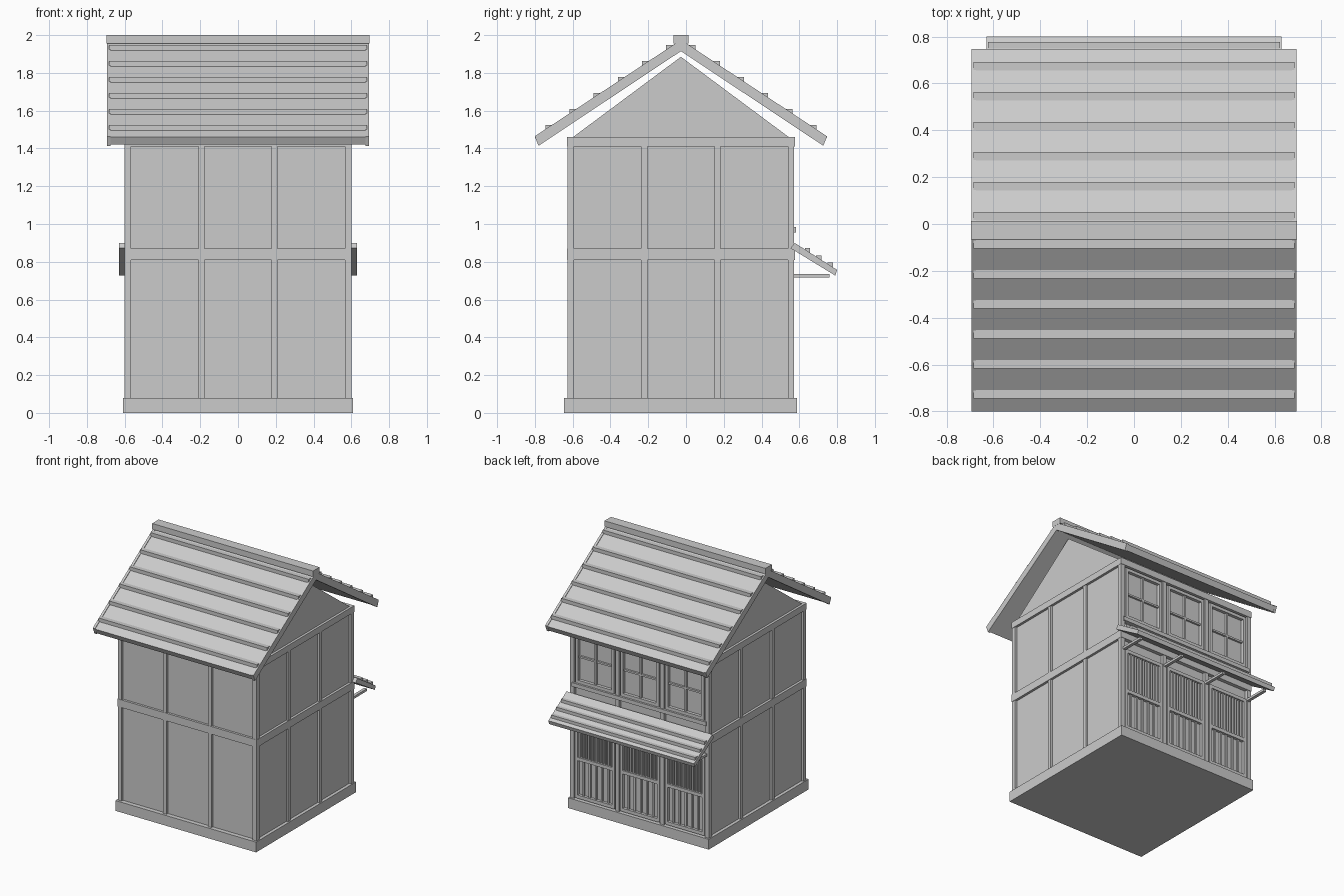
import bpy, bmesh

if "Cube" in bpy.data.objects:
    bpy.data.objects.remove(bpy.data.objects["Cube"])

C = -0.027          # y centre of the house body
POSTS = (-0.583, -0.194, 0.194, 0.583)
BAYS = (-0.388, 0.0, 0.388)


def mesh_object(name, bm):
    bmesh.ops.recalc_face_normals(bm, faces=bm.faces)
    me = bpy.data.meshes.new(name)
    bm.to_mesh(me)
    bm.free()
    ob = bpy.data.objects.new(name, me)
    bpy.context.collection.objects.link(ob)
    return ob


def prism(bm, profile, x0, x1):
    """Extrude a (y, z) profile from x0 to x1."""
    face = bm.faces.new([bm.verts.new((x0, y, z)) for y, z in profile])
    res = bmesh.ops.extrude_face_region(bm, geom=[face])
    # the source face is kept as the closing cap
    for v in res["geom"]:
        if isinstance(v, bmesh.types.BMVert):
            v.co.x = x1


def boxes(name, items):
    """One object from boxes given as (x0, x1, y0, y1, z0, z1)."""
    bm = bmesh.new()
    for x0, x1, y0, y1, z0, z1 in items:
        prism(bm, [(y0, z0), (y1, z0), (y1, z1), (y0, z1)], x0, x1)
    return mesh_object(name, bm)


def prisms(name, items):
    bm = bmesh.new()
    for profile, x0, x1 in items:
        prism(bm, profile, x0, x1)
    return mesh_object(name, bm)


# Base, walls and gable
boxes("base", [(-0.608, 0.608, -0.645, 0.588, 0, 0.08)])
boxes("walls", [(-0.583, 0.583, C - 0.583, C + 0.575, 0.08, 1.455)])
prisms("gable", [([(C - 0.585, 1.45), (C + 0.585, 1.45), (C, 1.885)], -0.583, 0.583)])

# Timber posts: corners, then the intermediate ones on all four sides
boxes("corner_posts", [(x - 0.017, x + 0.017, C + y - 0.017, C + y + 0.017, 0.08, 1.46)
                       for x in (-0.583, 0.583) for y in (-0.583, 0.583)])
side_posts = []
for p in POSTS[1:3]:
    for s in (-0.585, 0.585):
        side_posts.append((p - 0.016, p + 0.016, C + s - 0.014, C + s + 0.014, 0.08, 1.43))
        side_posts.append((s - 0.013, s + 0.013, C + p - 0.016, C + p + 0.016, 0.08, 1.43))
boxes("middle_posts", side_posts)

# Horizontal beams ringing the house
beams = []
for z0, z1 in ((0.81, 0.87), (1.41, 1.46)):
    for s in (-0.587, 0.587):
        beams.append((-0.602, 0.602, C + s - 0.014, C + s + 0.016, z0, z1))
        beams.append((s - 0.015, s + 0.015, C - 0.602, C + 0.602, z0, z1))
boxes("beams", beams)

# Main roof: two slopes, barge boards, tile battens and ridge cap
SLOPE = 0.66


def roof_y(s, d):
    return C + s * d


def slope_profile(s, top, thick, d1):
    return [(roof_y(s, 0), top), (roof_y(s, d1), top - SLOPE * d1),
            (roof_y(s, d1 - 0.02), top - SLOPE * d1 - thick + 0.01),
            (roof_y(s, 0), top - thick)]


roof, barge, battens = [], [], []
for s in (-1, 1):
    roof.append((slope_profile(s, 1.97, 0.05, 0.773), -0.686, 0.686))
    for x0, x1 in ((-0.694, -0.675), (0.675, 0.694)):
        barge.append((slope_profile(s, 1.975, 0.06, 0.774), x0, x1))
    for i in range(6):
        d = 0.06 + 0.128 * i
        z = 1.986 - SLOPE * d
        ys = sorted((roof_y(s, d - 0.018), roof_y(s, d + 0.018)))
        battens.append((-0.684, 0.684, ys[0], ys[1], z - 0.035, z))
prisms("roof_slopes", roof)
prisms("barge_boards", barge)
boxes("roof_battens", battens)
boxes("ridge_cap", [(-0.695, 0.695, C - 0.04, C + 0.04, 1.955, 2.0)])

# Canopy over the shop front on the back
canopy = [(0.575, 0.90), (0.80, 0.757), (0.79, 0.727), (0.553, 0.872)]
prisms("canopy", [(canopy, -0.63, 0.63)])
boxes("canopy_battens", [(-0.622, 0.622, y - 0.014, y + 0.014, z - 0.025, z)
                         for y, z in ((0.643, 0.872), (0.703, 0.834), (0.763, 0.795))])
boxes("canopy_arms", [(x * 0.98 - 0.012, x * 0.98 + 0.012, 0.56, 0.76, 0.718, 0.736)
                      for x in POSTS])

# Upper windows: frame, cross bars
frames, bars = [], []
for b in BAYS:
    l, r, z0, z1 = b - 0.155, b + 0.155, 1.0, 1.385
    for x in (l, r):
        frames.append((x - 0.012, x + 0.012, 0.54, 0.572, z0, z1))
    for z in (z0, z1):
        frames.append((l - 0.012, r + 0.012, 0.54, 0.572, z - 0.012, z + 0.012))
    bars.append((b - 0.007, b + 0.007, 0.54, 0.565, z0, z1))
    bars.append((l, r, 0.54, 0.563, 1.185, 1.199))
boxes("window_frames", frames)
boxes("window_bars", bars)
boxes("window_sill", [(-0.58, 0.58, 0.54, 0.582, 0.955, 0.985)])

# Ground floor doors: frame, lattice above, plank battens below
frames, lattice, planks = [], [], []
for b in BAYS:
    l, r = b - 0.16, b + 0.16
    for x in (l, r):
        frames.append((x - 0.011, x + 0.011, 0.54, 0.572, 0.09, 0.73))
    for z in (0.1, 0.395, 0.72):
        frames.append((l, r, 0.54, 0.57, z - 0.013, z + 0.013))
    for i in range(12):
        x = l + 0.32 * (i + 1) / 13
        lattice.append((x - 0.005, x + 0.005, 0.54, 0.564, 0.4, 0.715))
    for i in range(5):
        x = l + 0.32 * (i + 1) / 6
        planks.append((x - 0.007, x + 0.007, 0.54, 0.56, 0.1, 0.39))
boxes("door_frames", frames)
boxes("door_lattice", lattice)
boxes("door_battens", planks)
